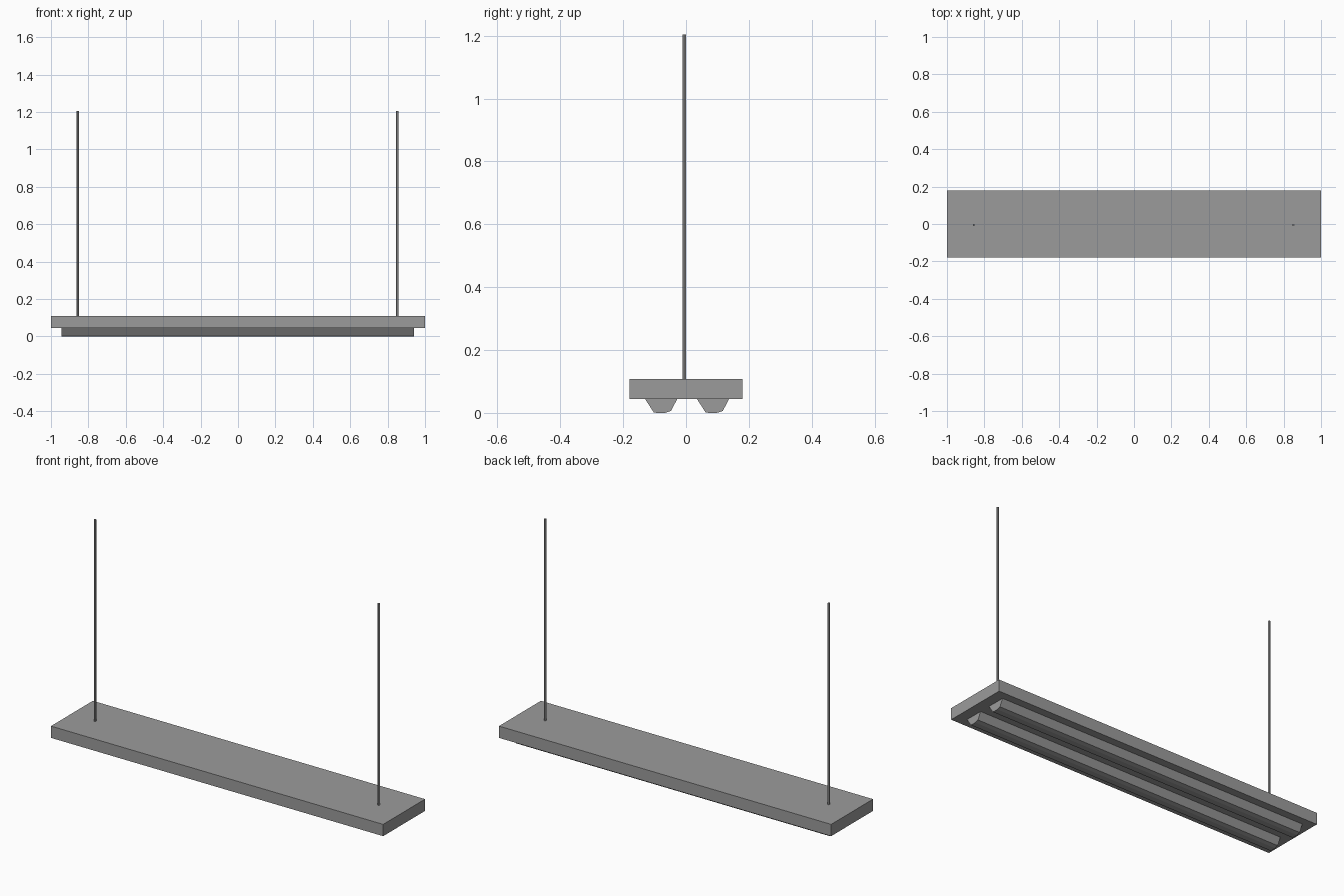
import bpy
import bmesh
import math
from mathutils import Matrix

cube = bpy.data.objects.get("Cube")
if cube:
    bpy.data.objects.remove(cube, do_unlink=True)

# Single grey finish
grey = bpy.data.materials.new("grey_metal")
grey.use_nodes = True
colour = (0.33, 0.33, 0.33, 1)
grey.diffuse_color = colour
grey.node_tree.nodes["Principled BSDF"].inputs["Base Color"].default_value = colour


def add_part(name, bm):
    bmesh.ops.recalc_face_normals(bm, faces=bm.faces)
    mesh = bpy.data.meshes.new(name)
    bm.to_mesh(mesh)
    bm.free()
    mesh.materials.append(grey)
    obj = bpy.data.objects.new(name, mesh)
    bpy.context.collection.objects.link(obj)


def extrude_x(name, profile, x0, x1):
    """Closed bar from a (y, z) profile running along x."""
    bm = bmesh.new()
    face = bm.faces.new([bm.verts.new((x0, y, z)) for y, z in profile])
    out = bmesh.ops.extrude_face_region(bm, geom=[face], use_keep_orig=True)
    moved = [v for v in out["geom"] if isinstance(v, bmesh.types.BMVert)]
    bmesh.ops.translate(bm, verts=moved, vec=(x1 - x0, 0, 0))
    add_part(name, bm)


def rod(name, x, y, z0, z1, radius):
    """Six-sided upright rod."""
    bm = bmesh.new()
    place = Matrix.Translation((x, y, (z0 + z1) / 2)) @ Matrix.Rotation(math.pi / 2, 4, "Z")
    bmesh.ops.create_cone(bm, cap_ends=True, segments=6, radius1=radius,
                          radius2=radius, depth=z1 - z0, matrix=place)
    add_part(name, bm)


bottom, top = 0.044, 0.108

# Flat lamp housing
extrude_x("housing", [(-0.18, bottom), (0.18, bottom), (0.18, top), (-0.18, top)], -1, 1)

# Tapered light tubes under the housing
tube = [(-0.051, bottom), (-0.024, 0.002), (-0.014, 0), (0.012, 0), (0.031, 0.006), (0.051, bottom)]
for name, y in (("front_tube", -0.079), ("back_tube", 0.086)):
    extrude_x(name, [(y + dy, z) for dy, z in tube], -0.945, 0.942)

# Hanging rods
for name, x in (("right_rod", -0.856), ("left_rod", 0.852)):
    rod(name, x, -0.006, top, 1.204, 0.0065)
